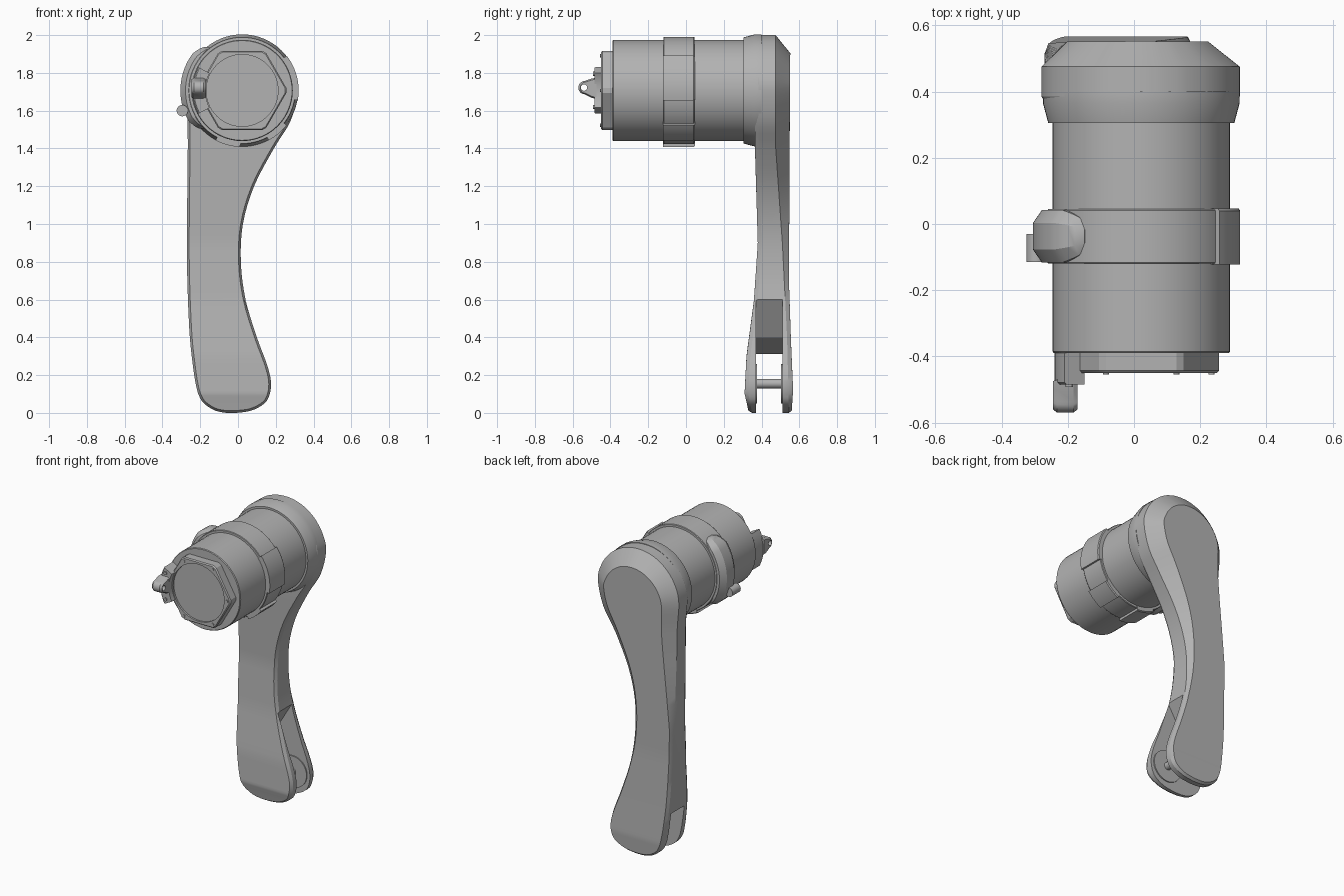
import bpy, bmesh
from math import sin, cos, radians, pi
from mathutils import Vector

if "Cube" in bpy.data.objects:
    bpy.data.objects.remove(bpy.data.objects["Cube"], do_unlink=True)

CX, CZ = 0.022, 1.707            # axis of the barrel

grey = bpy.data.materials.new("plain_grey")
grey.use_nodes = True
grey.diffuse_color = (0.45, 0.45, 0.45, 1)
grey.node_tree.nodes["Principled BSDF"].inputs["Base Color"].default_value = grey.diffuse_color
parts = []


def loft(name, rings, closed=False, ladder=False):
    """Skin a list of equal loops; ends are capped by one face or by cross strips."""
    bm = bmesh.new()
    rows = [[bm.verts.new(p) for p in ring] for ring in rings]
    n = len(rows[0])
    pairs = list(zip(rows, rows[1:])) + ([(rows[-1], rows[0])] if closed else [])
    for a, b in pairs:
        for i in range(n):
            j = (i + 1) % n
            bm.faces.new((a[i], a[j], b[j], b[i]))
    if not closed:
        for row in (rows[0], rows[-1]):
            if ladder:
                for i in range(n // 2 - 1):
                    bm.faces.new((row[i], row[i + 1], row[n - 2 - i], row[n - 1 - i]))
            else:
                bm.faces.new(row)
    bmesh.ops.remove_doubles(bm, verts=bm.verts, dist=1e-5)
    bmesh.ops.recalc_face_normals(bm, faces=bm.faces)
    mesh = bpy.data.meshes.new(name)
    bm.to_mesh(mesh)
    bm.free()
    mesh.materials.append(grey)
    obj = bpy.data.objects.new(name, mesh)
    bpy.context.collection.objects.link(obj)
    parts.append(obj)
    return obj


def polar(r, deg, y):
    return (CX + r * cos(radians(deg)), y, CZ + r * sin(radians(deg)))


def sweep(name, profile, start=0, end=360, steps=64):
    """Turn an (r, y) profile about the barrel axis."""
    full = end - start == 360
    count = steps if full else steps + 1
    rings = [[polar(r, start + (end - start) * k / steps, y) for r, y in profile]
             for k in range(count)]
    return loft(name, rings, closed=full)


def rod(name, x, z, r, y0, y1, n=24):
    loop = [(x + r * cos(2 * pi * k / n), z + r * sin(2 * pi * k / n)) for k in range(n)]
    return loft(name, [[(px, y, pz) for px, pz in loop] for y in (y0, y1)])


def cut(obj, cutter):
    """Subtract the cutter, keep the result, discard the cutter."""
    cutter.hide_render = True
    mod = obj.modifiers.new("cut", "BOOLEAN")
    mod.operation, mod.object, mod.solver = "DIFFERENCE", cutter, "EXACT"
    graph = bpy.context.evaluated_depsgraph_get()
    mesh = bpy.data.meshes.new_from_object(obj.evaluated_get(graph))
    obj.modifiers.clear()
    obj.data = mesh
    parts.remove(cutter)
    bpy.data.objects.remove(cutter, do_unlink=True)


def lerp(table, z):
    for (a, u), (b, v) in zip(table, table[1:]):
        if z <= b:
            t = max(0, (z - a) / (b - a))
            return u + (v - u) * t
    return table[-1][1]


def smooth_path(pts, steps):
    pts = [Vector(p) for p in pts]
    out = []
    for i in range(len(pts) - 1):
        p0, p1, p2 = pts[max(i - 1, 0)], pts[i], pts[i + 1]
        p3 = pts[min(i + 2, len(pts) - 1)]
        for k in range(steps):
            t = k / steps
            out.append(0.5 * (2 * p1 + (p2 - p0) * t + (2 * p0 - 5 * p1 + 4 * p2 - p3) * t * t
                              + (3 * p1 - p0 - 3 * p2 + p3) * t ** 3))
    return out + [pts[-1]]


# Handle: outline stations (left x, right x, height), rounded head on top
stations = [(-.06, -.01, 0), (-.12, .07, .012), (-.18, .14, .05), (-.21, .168, .1),
            (-.227, .174, .17), (-.24, .152, .26), (-.255, .1, .4), (-.265, .04, .6),
            (-.27, .015, .8), (-.27, .026, 1), (-.268, .085, 1.2), (-.266, .19, 1.4),
            (-.268, .28, 1.55)]
for a in (3, 24, 44, 62, 76, 86):
    dx, dz = .3 * cos(radians(a)), .3 * sin(radians(a))
    stations.append((.02 - dx, .02 + dx, 1.7 + dz))
path = smooth_path(stations, 4)
outline = [(p[1], p[2]) for p in path] + [(p[0], p[2]) for p in reversed(path)]

front_y = [(0, .33), (.1, .31), (.3, .32), (.6, .36), (.9, .38), (1.4, .365), (2, .365)]
side_y = [(0, .545), (.4, .535), (.9, .51), (1.4, .475), (2, .475)]
back_y = [(0, .56), (.12, .567), (.4, .555), (.7, .545), (2, .552)]
chamfer_right = [(0, .012), (.6, .015), (1, .04), (1.5, .095), (2, .095)]
chamfer_left = [(0, .012), (.9, .012), (1.6, .07), (2, .095)]


def handle_ring(inset, depth):
    ring, n = [], len(outline)
    for i, (x, z) in enumerate(outline):
        a, b = outline[i - 1], outline[(i + 1) % n]
        inward = Vector((a[1] - b[1], b[0] - a[0])).normalized() * inset(i < n // 2, z)
        ring.append((x + inward.x, depth(z), z + inward.y))
    return ring


handle = loft("handle", [
    handle_ring(lambda right, z: .012, lambda z: lerp(front_y, z)),
    handle_ring(lambda right, z: 0, lambda z: lerp(front_y, z) + .02),
    handle_ring(lambda right, z: 0, lambda z: lerp(side_y, z)),
    handle_ring(lambda right, z: lerp(chamfer_right if right else chamfer_left, z),
                lambda z: lerp(back_y, z))], ladder=True)

# Slot that forks the foot of the handle
slot = [(-.4, -.1), (.4, -.1), (.4, .6), (.04, .6), (-.08, .4), (-.27, .3), (-.4, .3)]
cut(handle, loft("slot_cutter", [[(x, y, z) for x, z in slot] for y in (.37, .51)]))

# Pin across the fork with a boss on each inner face
rod("fork_pin", .05, .155, .025, .36, .52)
for name, y in (("front_boss", .362), ("back_boss", .503)):
    rod(name, .05, .155, .105, y, y + .015, 40)

# Barrel and the flange where it meets the handle head
sweep("barrel", [(0, .4), (.268, .4), (.268, -.385), (.264, -.39), (0, -.39)])
sweep("head_flange", [(0, .305), (.281, .305), (.297, .365), (.297, .4), (0, .4)])

# Clamp band with raised pads
sweep("clamp_band", [(.25, -.12), (.281, -.12), (.284, -.116), (.284, .041),
                     (.281, .045), (.25, .045)])
pad = [(.26, -.122), (.299, -.122), (.299, .04), (.294, .047), (.26, .047)]
for start, end in ((-10, 38), (-62, -38), (-118, -92)):
    sweep("band_pad", pad, start, end, 12)

# Clamp lever: chamfered strip, tapered at its ends
rings = []
for k in range(25):
    deg = 127 + 98 * k / 24
    t = min(1, min(k, 24 - k) / 4) ** 0.5
    top, half = .285 + .042 * t, .035 + .045 * t
    rings.append([polar(r, deg, -.037 + s * w) for r, s, w in (
        (.26, -1, half), (.3 * t + .275 * (1 - t), -1, half), (top, -1, half * .5),
        (top, 1, half * .5), (.3 * t + .275 * (1 - t), 1, half), (.26, 1, half))])
loft("clamp_lever", rings)
rod("lever_knob", -.295, 1.6, .03, -.115, -.03)

# Six-sided front collar with blunted corners and a round recess
hexagon = [(.235, 60 * k + d) for k in range(6) for d in (-3, 3)]
collar = loft("front_collar", [[polar(r * s, d, y) for r, d in hexagon]
                               for s, y in ((1, -.38), (1, -.443), (.97, -.45))])
cut(collar, rod("recess_cutter", CX, CZ, .19, -.5, -.438, 64))
for k in range(6):
    if k != 3:
        x, _, z = polar(.212, 60 * k, 0)
        rod("collar_screw", x, z, .009, -.455, -.44, 12)

# Side bracket with a drilled lug
sweep("bracket_plate", [(.195, -.385), (.262, -.385), (.262, -.478), (.255, -.485),
                        (.195, -.485)], 152, 208, 16)
for deg in (158, 202):
    x, _, z = polar(.235, deg, 0)
    rod("bracket_screw", x, z, .011, -.492, -.48, 12)

tip = [(-.537 - .033 * sin(pi * k / 12), 1.722 + .035 * cos(pi * k / 12)) for k in range(13)]
lug_shape = [(-.47, 1.775), (-.5, 1.77)] + tip + [(-.5, 1.668), (-.47, 1.662)]
lug = loft("lug", [[(x, -.5 + (y + .5) * s, 1.72 + (z - 1.72) * s) for y, z in lug_shape]
                   for x, s in ((-.245, .85), (-.232, 1), (-.183, 1), (-.17, .85))])
hole = [(-.3 + .2 * s, -.54 + .017 * cos(pi * k / 8), 1.722 + .017 * sin(pi * k / 8))
        for s in (0, 1) for k in range(16)]
cut(lug, loft("hole_cutter", [hole[:16], hole[16:]]))

# Smooth shading with crisp edges
bpy.ops.object.select_all(action="DESELECT")
for obj in parts:
    obj.select_set(True)
bpy.context.view_layer.objects.active = handle
bpy.ops.object.shade_smooth_by_angle(angle=radians(28))
